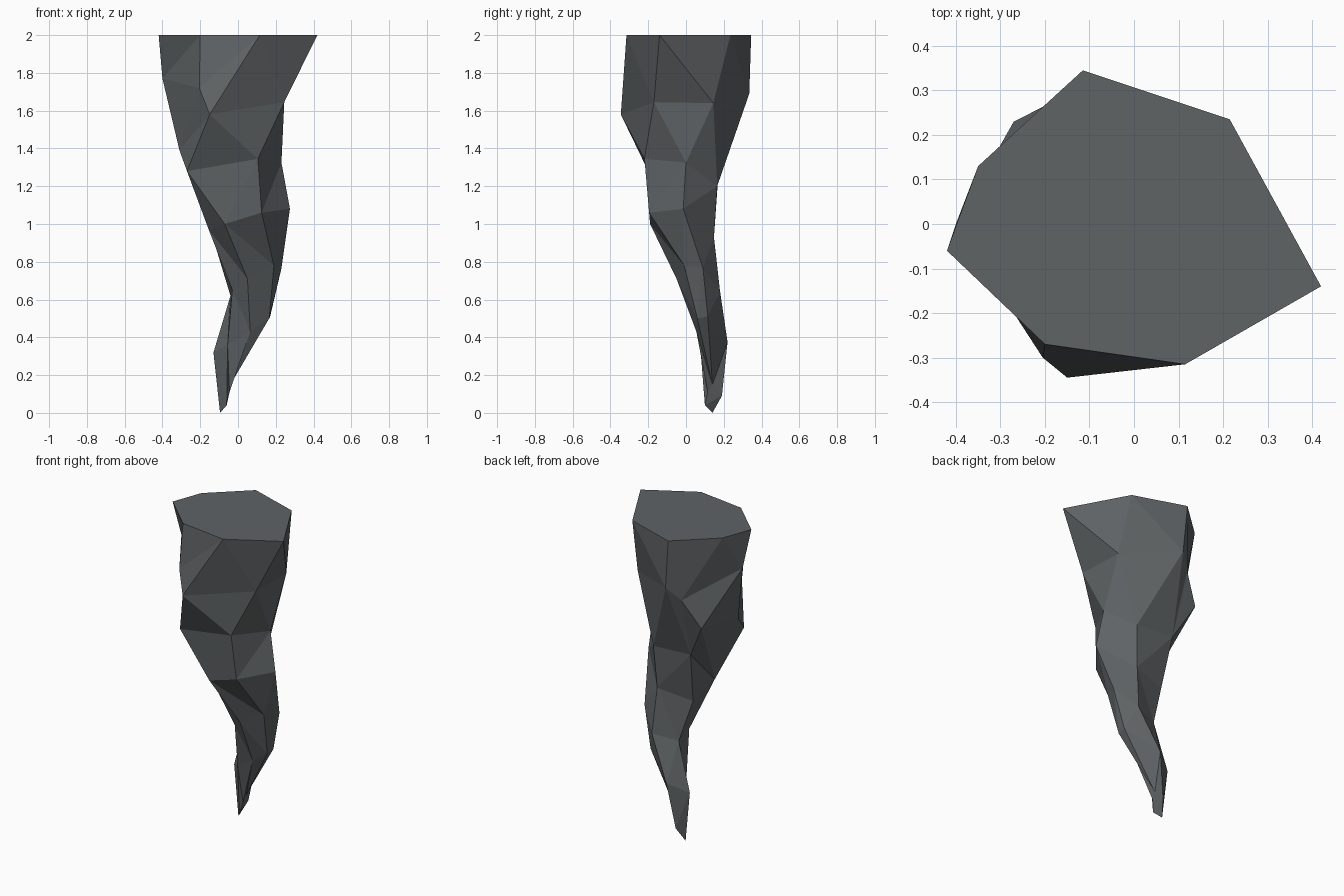
import bpy, bmesh

if "Cube" in bpy.data.objects:
    bpy.data.objects.remove(bpy.data.objects["Cube"])

# Seven-sided twisted rock spike, lofted through tilted rings, top to bottom.
# Rings run counter-clockwise seen from above, starting at the front right.
rim = [(x, y, 2.0) for x, y in (
    (.42, -.14), (.215, .235), (-.115, .345), (-.35, .13),
    (-.42, -.06), (-.20, -.27), (.115, -.315))]
shoulder = [(.245, -.17, 1.645), (.24, .145, 1.64), (-.09, .335, 1.69), (-.165, .283, 1.61),
            (-.40, 0, 1.77), (-.205, -.30, 1.72), (-.15, -.345, 1.58)]
waist = [(.105, -.22, 1.345), (.23, 0, 1.325), (.115, .165, 1.20), (-.15, .168, 1.215),
         (-.27, .23, 1.436), (-.31, -.085, 1.39), (-.27, -.20, 1.28)]
# Below the waist one column has merged away, leaving six sides
middle = [(.125, -.195, 1.06), (.275, -.015, 1.08), (.10, .148, .93),
          (-.12, .10, .885), (-.155, -.07, .97), (-.07, -.19, 1.0)]
lower = [(.19, -.01, .78), (.23, .09, .765), (.115, .18, .645),
         (-.04, .13, .62), (-.03, .01, .65), (.05, -.05, .71)]
neck = [(.165, .06, .50), (.17, .115, .51), (-.015, .22, .375),
        (-.13, .147, .32), (-.055, .075, .36), (.065, .055, .43)]
tip = [(-.04, .14, .15), (-.04, .14, .15), (-.06, .19, .09),
       (-.095, .14, 0), (-.06, .10, .04), (-.045, .115, .11)]


def seven(ring):
    """Repeat the merged column so every ring has seven entries."""
    return ring if len(ring) == 7 else ring[:4] + [ring[4]] + ring[4:]


bm = bmesh.new()
rings = [[bm.verts.new(p) for p in seven(r)]
         for r in (rim, shoulder, waist, middle, lower, neck, tip)]

# Side walls
for up, dn in zip(rings, rings[1:]):
    for i in range(7):
        j = (i + 1) % 7
        bm.faces.new((up[i], dn[i], dn[j], up[j]))
# Pointed end
bm.faces.new(rings[-1])

bmesh.ops.remove_doubles(bm, verts=bm.verts[:], dist=0.0005)
bmesh.ops.triangulate(bm, faces=bm.faces[:], quad_method='SHORT_EDGE')
# Flat top
bm.faces.new([v for v in bm.verts if v.co.z > 1.99])
bmesh.ops.recalc_face_normals(bm, faces=bm.faces[:])

mesh = bpy.data.meshes.new("rock_spike")
bm.to_mesh(mesh)
bm.free()

stone = bpy.data.materials.new("dark grey stone")
stone.diffuse_color = (.115, .125, .13, 1)
stone.use_nodes = True
stone.node_tree.nodes["Principled BSDF"].inputs["Base Color"].default_value = stone.diffuse_color
mesh.materials.append(stone)
bpy.context.collection.objects.link(bpy.data.objects.new("rock_spike", mesh))
